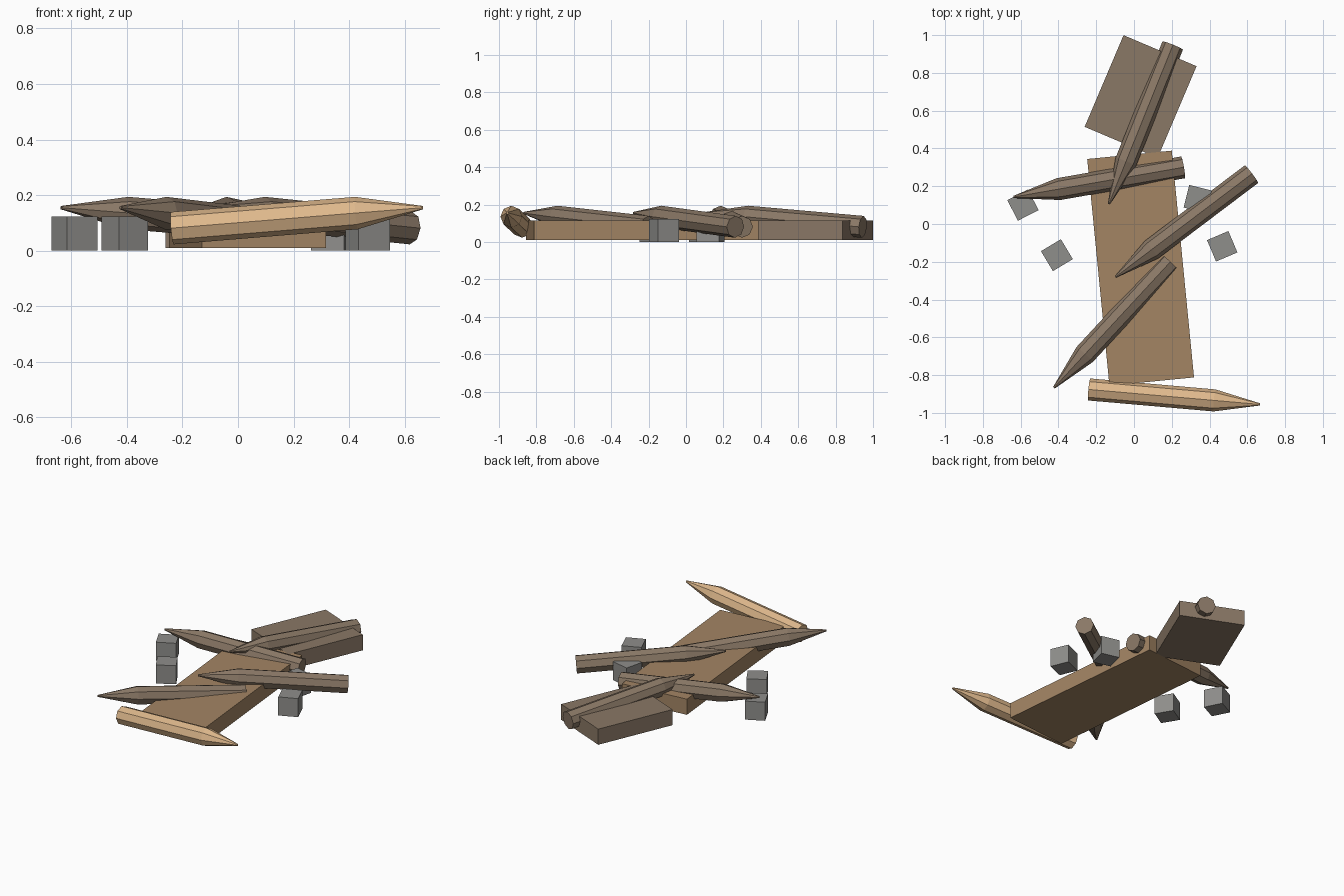
import bpy, bmesh, math
from mathutils import Vector

if "Cube" in bpy.data.objects:
    bpy.data.objects.remove(bpy.data.objects["Cube"])


def material(name, rgb):
    # sRGB 0-255 to linear
    lin = [((c / 255 + 0.055) / 1.055) ** 2.4 for c in rgb]
    m = bpy.data.materials.new(name)
    m.diffuse_color = (*lin, 1)
    m.use_nodes = True
    m.node_tree.nodes["Principled BSDF"].inputs["Base Color"].default_value = m.diffuse_color
    return m


BROWN = material("brown wood", (163, 133, 100))
GREY_WOOD = material("weathered wood", (138, 120, 102))
TAN = material("fresh wood", (222, 184, 140))
STONE = material("grey stone", (143, 142, 139))


def add_object(name, bm, mat, loc, rot):
    bmesh.ops.recalc_face_normals(bm, faces=bm.faces)
    me = bpy.data.meshes.new(name)
    bm.to_mesh(me)
    bm.free()
    me.materials.append(mat)
    ob = bpy.data.objects.new(name, me)
    ob.location, ob.rotation_euler = loc, rot
    bpy.context.collection.objects.link(ob)


def box(name, x, y, size, degrees, mat):
    bm = bmesh.new()
    bmesh.ops.create_cube(bm, size=1)
    bmesh.ops.scale(bm, vec=size, verts=bm.verts)
    add_object(name, bm, mat, (x, y, 0.0615), (0, 0, math.radians(degrees)))


def stake(name, butt, tip, mat):
    # eight-sided pole along local x, sharpened over its last quarter
    a, b = Vector((*butt, 0.081)), Vector((*tip, 0.155))
    d = b - a
    bm = bmesh.new()
    rings = []
    for t, r in ((0, 0.0585), (0.735, 0.0585), (1, 0.006)):
        rings.append([bm.verts.new((t * d.length,
                                    r * math.cos(k * math.pi / 4),
                                    r * math.sin(k * math.pi / 4))) for k in range(8)])
    for r0, r1 in zip(rings, rings[1:]):
        for k in range(8):
            n = (k + 1) % 8
            bm.faces.new((r0[k], r0[n], r1[n], r1[k]))
    bm.faces.new(rings[0])
    bm.faces.new(rings[-1])
    pitch = math.asin(d.z / d.length)
    add_object(name, bm, mat, a, (0, -pitch, math.atan2(d.y, d.x)))


# Planks
box("long_plank", 0.035, -0.234, (0.45, 1.206, 0.104), 5.6, BROWN)
box("short_plank", 0.035, 0.675, (0.42, 0.527, 0.104), -23, GREY_WOOD)

# Stones
for i, (x, y, deg) in enumerate(((-0.588, 0.1, 27), (-0.408, -0.165, 31),
                                 (0.467, -0.118, 23), (0.337, 0.132, -14))):
    box(f"stone_{i + 1}", x, y, (0.123, 0.123, 0.123), deg, STONE)

# Sharpened stakes
stake("fresh_stake", (-0.237, -0.876), (0.666, -0.955), TAN)
for i, (butt, tip) in enumerate((((0.26, 0.3), (-0.638, 0.143)),
                                 ((0.205, 0.945), (-0.133, 0.106)),
                                 ((0.622, 0.264), (-0.098, -0.28)),
                                 ((0.19, -0.203), (-0.424, -0.867)))):
    stake(f"weathered_stake_{i + 1}", butt, tip, GREY_WOOD)
